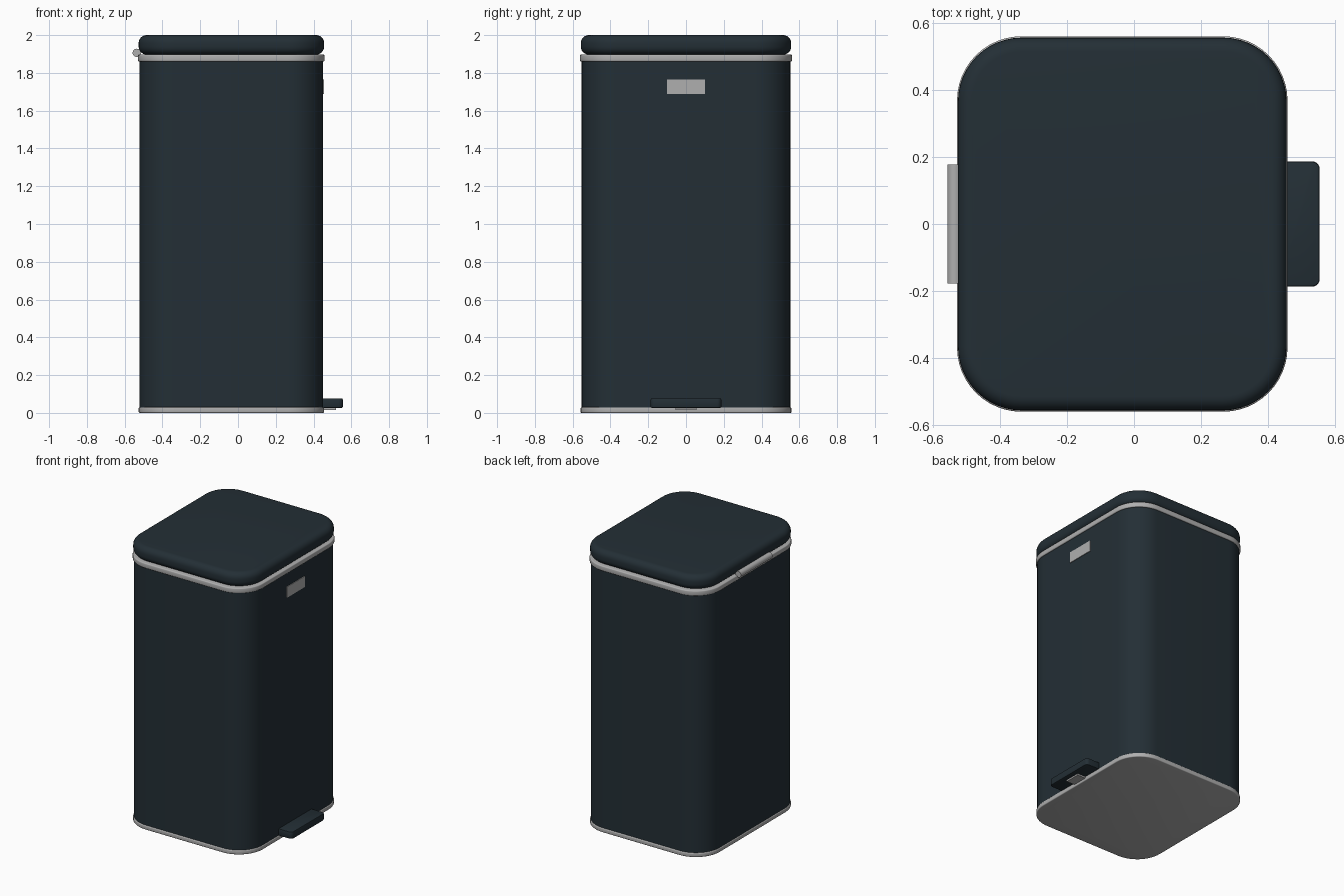
import bpy, bmesh, math

if "Cube" in bpy.data.objects:
    bpy.data.objects.remove(bpy.data.objects["Cube"])

CX = -0.035  # centre of the bin in x; the pedal sticks out to the right


def material(name, rgb):
    m = bpy.data.materials.new(name)
    m.diffuse_color = (*rgb, 1)
    m.use_nodes = True
    m.node_tree.nodes["Principled BSDF"].inputs["Base Color"].default_value = m.diffuse_color
    return m


DARK = material("dark_blue_grey", (0.017, 0.028, 0.036))
STEEL = material("light_grey_metal", (0.43, 0.43, 0.43))


def finish(name, bm, mat):
    bmesh.ops.recalc_face_normals(bm, faces=bm.faces)
    me = bpy.data.meshes.new(name)
    bm.to_mesh(me)
    bm.free()
    me.materials.append(mat)
    ob = bpy.data.objects.new(name, me)
    bpy.context.collection.objects.link(ob)
    bpy.ops.object.select_all(action='DESELECT')
    bpy.context.view_layer.objects.active = ob
    ob.select_set(True)
    bpy.ops.object.shade_smooth_by_angle(angle=math.radians(35))
    return ob


def rounded_shell(name, hx, hy, radius, profile, mat, steps=12):
    """Stack rounded rectangles; profile is a list of (inset, z)."""
    bm = bmesh.new()
    loops = []
    for inset, z in profile:
        r = radius - inset
        loop = []
        for q, (sx, sy) in enumerate([(1, 1), (-1, 1), (-1, -1), (1, -1)]):
            for i in range(steps + 1):
                a = math.pi / 2 * (q + i / steps)
                loop.append(bm.verts.new((CX + sx * (hx - radius) + r * math.cos(a),
                                          sy * (hy - radius) + r * math.sin(a), z)))
        loops.append(loop)
    n = len(loops[0])
    for a, b in zip(loops, loops[1:]):
        for i in range(n):
            bm.faces.new((a[i], a[(i + 1) % n], b[(i + 1) % n], b[i]))
    bm.faces.new(loops[0])
    bm.faces.new(loops[-1])
    return finish(name, bm, mat)


def rounded_edge(z0, z1, r, steps=6):
    """Profile with both the lower and upper edges rounded by r."""
    arc = [math.pi / 2 * i / steps for i in range(steps + 1)]
    low = [(r - r * math.sin(a), z0 + r - r * math.cos(a)) for a in arc]
    return low + [(i, z0 + z1 - z) for i, z in reversed(low)]


def box(name, lo, hi, mat, bevel=0.0):
    bm = bmesh.new()
    bmesh.ops.create_cube(bm, size=1)
    for v in bm.verts:
        v.co = [(a + b) / 2 + c * (b - a) for a, b, c in zip(lo, hi, v.co)]
    if bevel:
        # round the outer vertical corners, then soften every sharp edge
        outer = [e for e in bm.edges if all(v.co.x > hi[0] - 1e-4 for v in e.verts)
                 and abs(e.verts[0].co.z - e.verts[1].co.z) > 1e-4]
        bmesh.ops.bevel(bm, geom=outer, offset=bevel, segments=5, affect='EDGES', profile=0.5)
        sharp = [e for e in bm.edges if e.calc_face_angle(0) > 0.6]
        bmesh.ops.bevel(bm, geom=sharp, offset=0.006, segments=2, affect='EDGES', profile=0.5)
    return finish(name, bm, mat)


# Main bin: base trim, tall body, rim and soft-edged lid
rounded_shell("base_trim", 0.491, 0.558, 0.19, rounded_edge(0.0, 0.03, 0.006, 3), STEEL)
rounded_shell("body", 0.486, 0.552, 0.185, [(0, 0.025), (0, 1.87)], DARK)
rounded_shell("rim", 0.494, 0.561, 0.193, rounded_edge(1.86, 1.897, 0.007, 3), STEEL)
rounded_shell("lid", 0.491, 0.557, 0.19, rounded_edge(1.897, 2.0, 0.042), DARK)

# Name plate area high on the right side
box("front_plate", (0.445, -0.1, 1.688), (0.456, 0.1, 1.765), STEEL)

# Foot pedal with its metal arm underneath
box("pedal", (0.43, -0.187, 0.027), (0.555, 0.187, 0.077), DARK, 0.022)
box("pedal_arm", (0.4, -0.055, 0.016), (0.52, 0.055, 0.03), STEEL)

# Hinge barrel behind the lid
bm = bmesh.new()
bmesh.ops.create_cone(bm, cap_ends=True, segments=24, radius1=0.022, radius2=0.022, depth=0.356)
for v in bm.verts:
    x, y, z = v.co
    v.co = (x - 0.536, z, y + 1.906)
finish("hinge_barrel", bm, STEEL)
